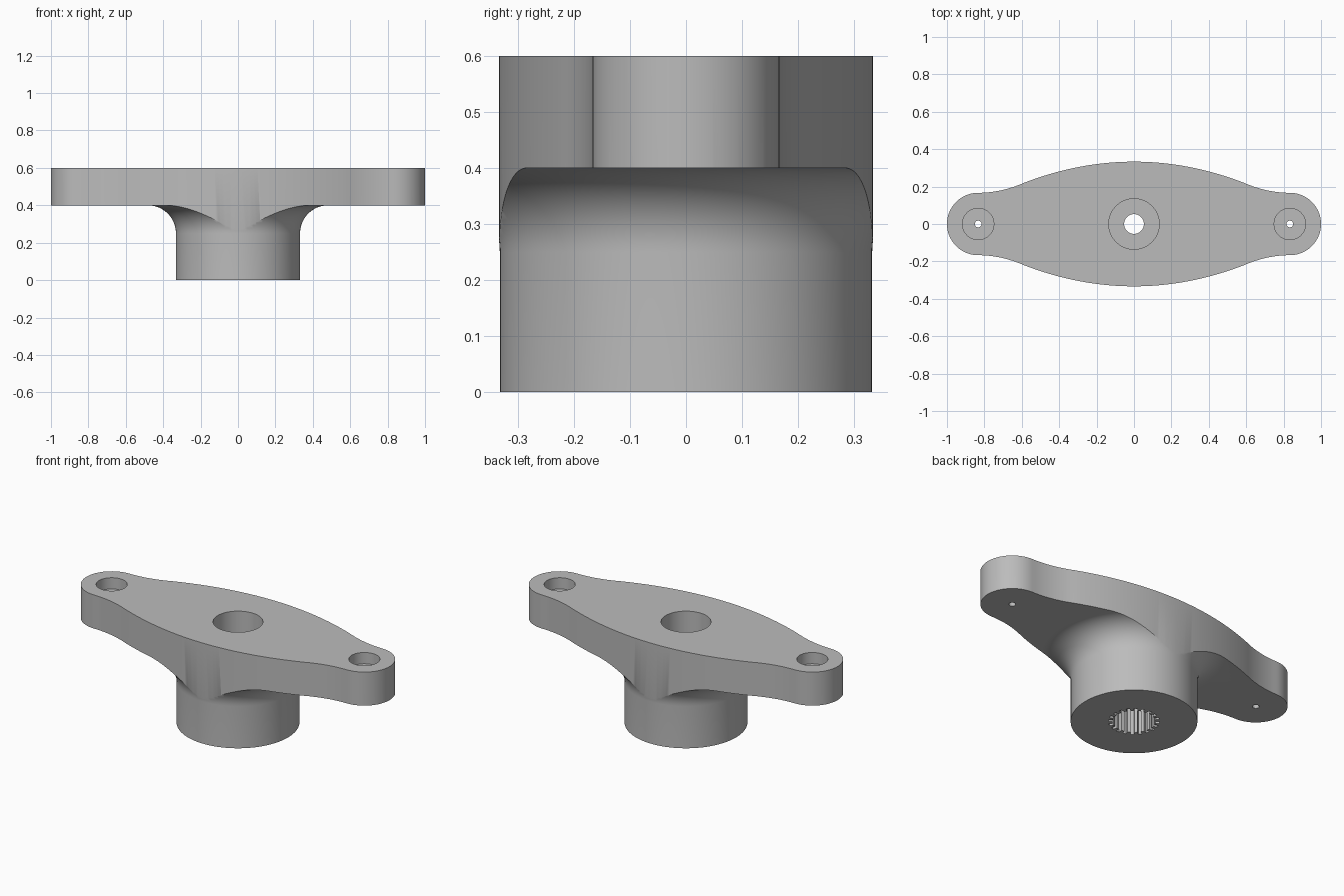
import bpy, bmesh
from math import sin, cos, pi, radians, sqrt

if "Cube" in bpy.data.objects:
    bpy.data.objects.remove(bpy.data.objects["Cube"])

HUB_R, FILLET, PLATE_Z, TOP = 0.332, 0.15, 0.4, 0.6
END_X, END_R = 0.8333, 0.1667

grey = bpy.data.materials.new("plain grey")
grey.use_nodes = True
grey.diffuse_color = (0.5, 0.5, 0.5, 1)
grey.node_tree.nodes["Principled BSDF"].inputs["Base Color"].default_value = (0.5, 0.5, 0.5, 1)


def finish(name, bm):
    bmesh.ops.recalc_face_normals(bm, faces=bm.faces)
    mesh = bpy.data.meshes.new(name)
    bm.to_mesh(mesh)
    bm.free()
    mesh.materials.append(grey)
    obj = bpy.data.objects.new(name, mesh)
    bpy.context.collection.objects.link(obj)
    return obj


def prism(name, outline, z0, z1):
    bm = bmesh.new()
    face = bm.faces.new([bm.verts.new((x, y, z0)) for x, y in outline])
    top = bmesh.ops.extrude_face_region(bm, geom=[face])["geom"]
    verts = [v for v in top if isinstance(v, bmesh.types.BMVert)]
    bmesh.ops.translate(bm, verts=verts, vec=(0, 0, z1 - z0))
    return finish(name, bm)


def lathe(name, profile, steps):
    bm = bmesh.new()
    rings = [[bm.verts.new((r * cos(2 * pi * i / steps), r * sin(2 * pi * i / steps), z))
              for i in range(steps)] for r, z in profile]
    for a, b in zip(rings, rings[1:]):
        for i in range(steps):
            j = (i + 1) % steps
            bm.faces.new((a[i], a[j], b[j], b[i]))
    bm.faces.new(rings[0])
    bm.faces.new(rings[-1])
    return finish(name, bm)


def circle(x, r, n=64):
    return [(x + r * cos(2 * pi * i / n), r * sin(2 * pi * i / n)) for i in range(n)]


def edge_y(x):
    # Broad arc over the middle, easing into the round ends
    if x < 0.6:
        return 0.3333 - x * x / 3.06
    return END_R + 0.89 * (END_X - x) ** 2


# Hub flaring through a fillet into a wide disc
flare = [(HUB_R + FILLET * (1 - cos(a)), PLATE_Z - FILLET + FILLET * sin(a))
         for a in [radians(90 * i / 16) for i in range(17)]]
arm = lathe("horn_arm", [(HUB_R, 0)] + flare + [(1.2, PLATE_Z), (1.2, TOP)], 128)

# Arm outline: one quarter, mirrored twice
quarter = [(END_X + END_R * cos(a), END_R * sin(a))
           for a in [radians(90 * i / 16) for i in range(17)]]
quarter += [(x, edge_y(x)) for x in [END_X * (1 - i / 40) for i in range(1, 41)]]
half = quarter + [(-x, y) for x, y in quarter[-2::-1]]
outline = half + [(x, -y) for x, y in half[-2:0:-1]]

# Splined socket outline with square teeth
TEETH = 20
socket = []
for i in range(TEETH):
    for step, r in ((-0.27, 0.113), (-0.23, 0.135), (0.23, 0.135), (0.27, 0.113)):
        a = 2 * pi * (i + step) / TEETH
        socket.append((r * cos(a), r * sin(a)))

cutters = [
    (prism("outline_cutter", outline, -0.1, 0.8), "INTERSECT"),
    (prism("screw_head_bore", circle(0, 0.135), 0.3, 0.8), "DIFFERENCE"),
    (prism("screw_hole", circle(0, 0.053), -0.1, 0.7), "DIFFERENCE"),
    (prism("spline_socket", socket, -0.2, 0.22), "DIFFERENCE"),
]
for x in (-END_X, END_X):
    cutters.append((prism("end_bore", circle(x, 0.084), TOP - 0.067, 0.8), "DIFFERENCE"))
    cutters.append((prism("end_pin_hole", circle(x, 0.018, 32), 0.2, 0.7), "DIFFERENCE"))

for cutter, operation in cutters:
    mod = arm.modifiers.new(cutter.name, "BOOLEAN")
    mod.operation = operation
    mod.solver = "EXACT"
    mod.object = cutter
    cutter.hide_render = True

# Bake the cuts, then remove the cutters
bpy.context.view_layer.update()
graph = bpy.context.evaluated_depsgraph_get()
baked = bpy.data.meshes.new_from_object(arm.evaluated_get(graph))
arm.modifiers.clear()
arm.data = baked
for cutter, _ in cutters:
    bpy.data.objects.remove(cutter)

# Smooth walls with crisp rims
bpy.ops.object.select_all(action="DESELECT")
arm.select_set(True)
bpy.context.view_layer.objects.active = arm
bpy.ops.object.shade_smooth_by_angle(angle=radians(30))
